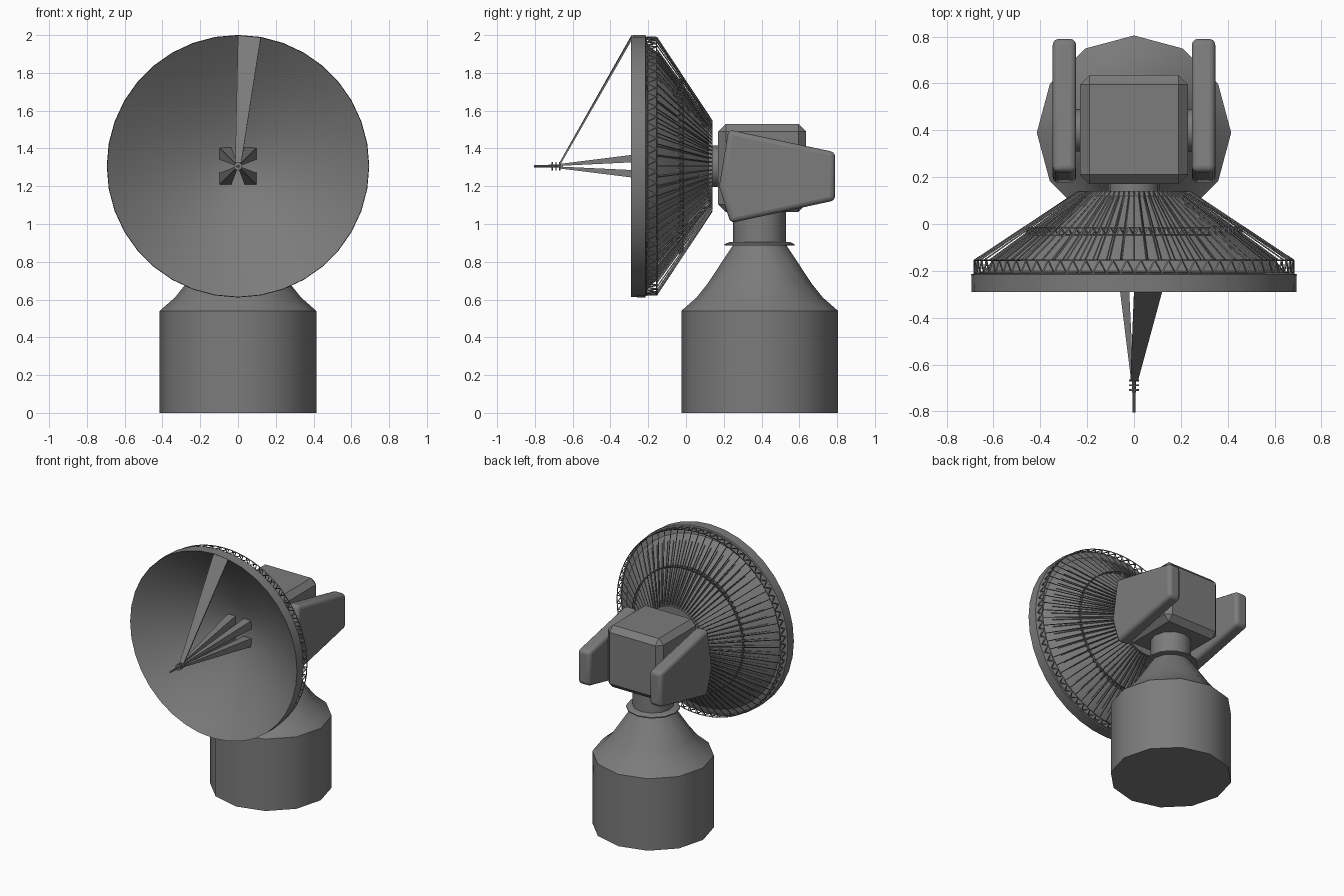
import bpy, bmesh
from math import sin, cos, pi, radians
from mathutils import Vector

if "Cube" in bpy.data.objects:
    bpy.data.objects.remove(bpy.data.objects["Cube"])

GREY = (0.2, 0.2, 0.2, 1)
grey = bpy.data.materials.new("mid_grey")
grey.use_nodes = True
grey.diffuse_color = GREY
bsdf = grey.node_tree.nodes["Principled BSDF"]
bsdf.inputs["Base Color"].default_value = GREY

TOWER_Y, DISH_Z, SIDES = 0.39, 1.306, 36


def finish(name, bm, smooth=None, bevel=0, segments=1):
    bmesh.ops.recalc_face_normals(bm, faces=bm.faces)
    mesh = bpy.data.meshes.new(name)
    bm.to_mesh(mesh)
    bm.free()
    mesh.materials.append(grey)
    ob = bpy.data.objects.new(name, mesh)
    bpy.context.collection.objects.link(ob)
    if bevel:
        mod = ob.modifiers.new("edge_bevel", "BEVEL")
        mod.width, mod.segments = bevel, segments
    if smooth:
        bpy.ops.object.select_all(action="DESELECT")
        ob.select_set(True)
        bpy.context.view_layer.objects.active = ob
        bpy.ops.object.shade_smooth_by_angle(angle=radians(smooth))
    return ob


def upright(r, h, a):
    return Vector((r * sin(a), TOWER_Y + r * cos(a), h))


def facing(r, h, a):
    return Vector((r * sin(a), h, DISH_Z + r * cos(a)))


def lathe(name, profile, place, sides, smooth=35):
    """Revolve (radius, height) pairs; zero radius or an open end gets closed."""
    bm = bmesh.new()
    rings = []
    for r, h in profile:
        n = sides if r > 0 else 1
        rings.append([bm.verts.new(place(r, h, 2 * pi * i / sides)) for i in range(n)])
    for a, b in zip(rings, rings[1:]):
        for i in range(sides):
            j = (i + 1) % sides
            quad = [a[i % len(a)], a[j % len(a)], b[j % len(b)], b[i % len(b)]]
            bm.faces.new(list(dict.fromkeys(quad)))
    for end in (rings[0], rings[-1]):
        if len(end) > 1:
            bm.faces.new(end)
    return finish(name, bm, smooth)


def loft(bm, start, end):
    """Join two matching loops of points into a closed solid."""
    a = [bm.verts.new(p) for p in start]
    b = [bm.verts.new(p) for p in end]
    n = len(a)
    for i in range(n):
        j = (i + 1) % n
        bm.faces.new((a[i], a[j], b[j], b[i]))
    bm.faces.new(a)
    bm.faces.new(b)


def beam(bm, p, q, r=0.003):
    """Thin three-sided bar."""
    axis = (q - p).normalized()
    u = axis.orthogonal().normalized()
    v = axis.cross(u)
    offs = [(u * cos(t) + v * sin(t)) * r for t in (0, 2 * pi / 3, 4 * pi / 3)]
    loft(bm, [p + o for o in offs], [q + o for o in offs])


def truss_ring(name, r, y0, y1, count, thick):
    bm = bmesh.new()
    step = 2 * pi / count
    for i in range(count):
        a, mid, b = i * step, (i + 0.5) * step, (i + 1) * step
        for y in (y0, y1):
            beam(bm, facing(r, y, a), facing(r, y, b), thick)
        beam(bm, facing(r, y0, a), facing(r, y1, mid), thick)
        beam(bm, facing(r, y1, mid), facing(r, y0, b), thick)
    finish(name, bm)


# Tower: drum, flared shoulder, neck and thin collar
lathe("tower_base", [(0.415, 0), (0.415, 0.54), (0.335, 0.61), (0.275, 0.685),
                     (0.14, 0.89)], upright, 12)
lathe("neck", [(0.14, 0.88), (0.14, 1.09)], upright, 12)
lathe("neck_collar", [(0.185, 0.885), (0.185, 0.893), (0.16, 0.905)], upright, 12)

# Chamfered turning head
bm = bmesh.new()
bmesh.ops.create_cube(bm, size=1)
bmesh.ops.scale(bm, vec=(0.46, 0.465, 0.465), verts=bm.verts)
bmesh.ops.translate(bm, vec=(0, 0.403, 1.297), verts=bm.verts)
finish("head_housing", bm, bevel=0.04)

# Side counterweight arms and the axle that carries them
side = [(0.225, 1.50), (0.79, 1.38), (0.79, 1.125), (0.235, 1.005), (0.175, 1.2)]
for label, x in (("left", 0.297), ("right", -0.297)):
    bm = bmesh.new()
    loft(bm, [(x - 0.05, y, z) for y, z in side], [(x + 0.05, y, z) for y, z in side])
    finish(label + "_arm", bm, smooth=40, bevel=0.025, segments=3)
bm = bmesh.new()
axle = [(0.4 + 0.09 * cos(i * pi / 6), 1.28 + 0.09 * sin(i * pi / 6)) for i in range(12)]
loft(bm, [(-0.28, y, z) for y, z in axle], [(0.28, y, z) for y, z in axle])
finish("axle", bm, smooth=35)

# Dish: hollow bowl in front, rim band and back cone
bowl = [(0.693 * i / 8, 0.04 - 0.33 * (i / 8) ** 1.6) for i in range(9)]
lathe("dish", bowl + [(0.695, -0.215), (0.64, -0.2), (0.6, -0.15), (0.44, -0.032),
                      (0.235, 0.12), (0.235, 0.14), (0, 0.14)], facing, SIDES)
lathe("dish_mount", [(0.11, 0.13), (0.11, 0.2)], facing, 16)

# Back framework: trussed rings and radial bars
truss_ring("rim_truss", 0.682, -0.21, -0.155, 72, 0.004)
truss_ring("middle_truss", 0.46, -0.048, -0.015, 72, 0.004)
bm = bmesh.new()
for i in range(72):
    a = 2 * pi * i / 72
    beam(bm, facing(0.682, -0.155, a), facing(0.24, 0.138, a), 0.0035)
    beam(bm, facing(0.605, -0.15, a), facing(0.24, 0.12, a), 0.003)
finish("radial_bars", bm)

# Four tapered feed legs
bm = bmesh.new()
for sx in (-1, 1):
    for sz in (-1, 1):
        def corner(lo, hi, y):
            return [(sx * u, y, DISH_Z + sz * v)
                    for u, v in ((lo, lo), (hi, lo), (hi, hi), (lo, hi))]
        loft(bm, corner(0.035, 0.098, 0.02), corner(0.002, 0.012, -0.67))
finish("feed_legs", bm)

# Flat brace from the rim to the feed
bm = bmesh.new()
edge = [facing(0.692, -0.29, 0), facing(0.692, -0.29, 2 * pi / SIDES),
        Vector((0.017, -0.67, 1.325)), Vector((-0.015, -0.67, 1.325))]
off = Vector((0, 0.008, -0.005))
loft(bm, edge, [p + off for p in edge])
finish("upper_brace", bm)

# Feed horn with collars
horn = [(0.008, -0.65)]
for y in (-0.665, -0.685, -0.705):
    horn += [(0.008, y), (0.022, y), (0.022, y - 0.007), (0.008, y - 0.007)]
lathe("feed_horn", horn + [(0.006, -0.805)], facing, 10)
